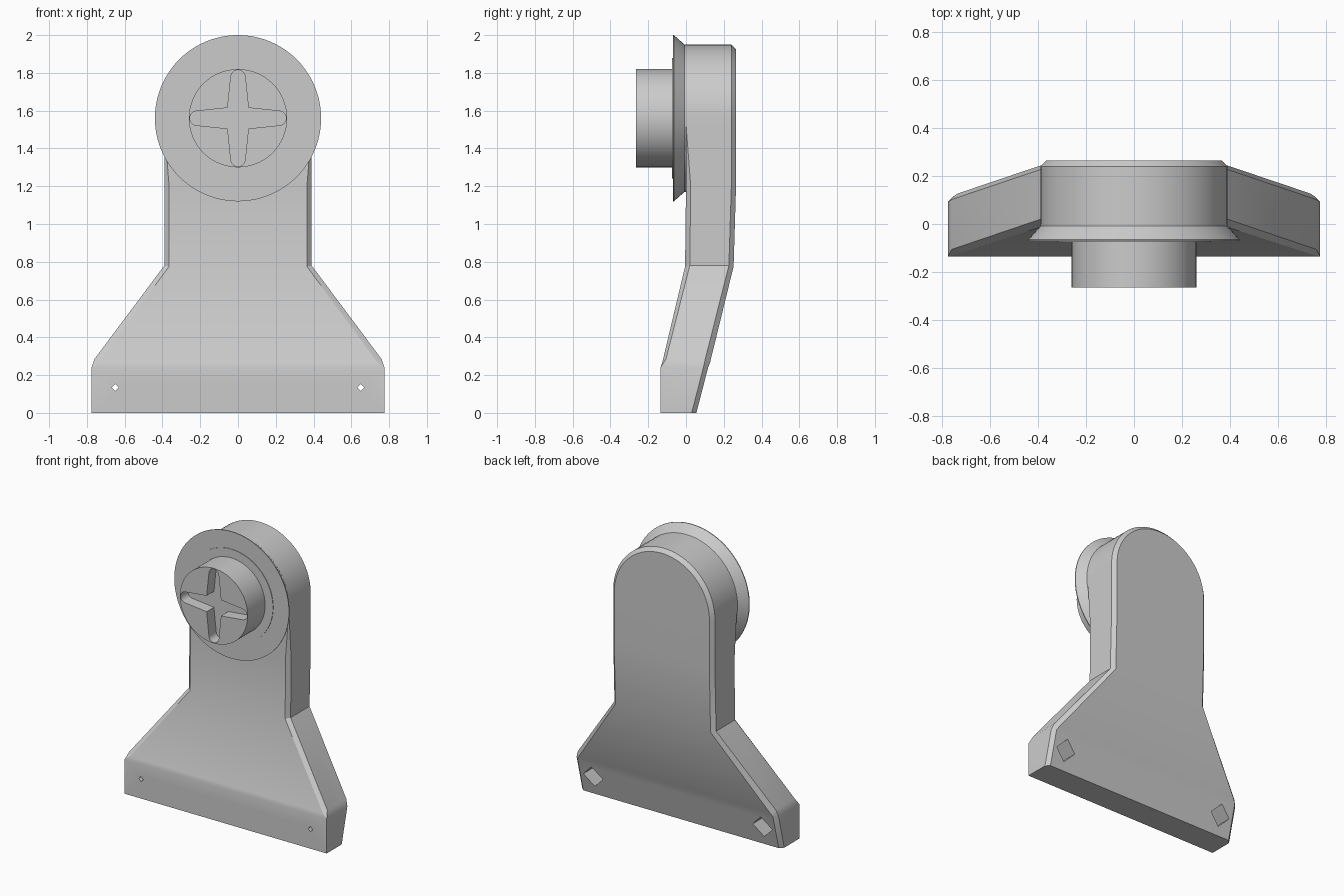
import bpy, bmesh
from math import sin, cos, pi, radians
from mathutils import Vector

if "Cube" in bpy.data.objects:
    bpy.data.objects.remove(bpy.data.objects["Cube"], do_unlink=True)

grey = bpy.data.materials.new("light grey")
grey.use_nodes = True
colour = (0.6, 0.6, 0.6, 1)
grey.diffuse_color = colour
grey.node_tree.nodes["Principled BSDF"].inputs["Base Color"].default_value = colour

HUB_Z = 1.56
HUB_R = 0.39
BEVEL = 0.025


def make_object(name, bm):
    bmesh.ops.remove_doubles(bm, verts=bm.verts, dist=0.0005)
    bmesh.ops.recalc_face_normals(bm, faces=bm.faces)
    mesh = bpy.data.meshes.new(name)
    bm.to_mesh(mesh)
    bm.free()
    mesh.materials.append(grey)
    obj = bpy.data.objects.new(name, mesh)
    bpy.context.collection.objects.link(obj)
    return obj


def loft(name, rings):
    """Join equal closed rings of points with quads and cap both ends."""
    bm = bmesh.new()
    loops = [[bm.verts.new(p) for p in ring] for ring in rings]
    n = len(loops[0])
    for a, b in zip(loops, loops[1:]):
        for i in range(n):
            j = (i + 1) % n
            bm.faces.new((a[i], a[j], b[j], b[i]))
    bm.faces.new(loops[0])
    bm.faces.new(loops[-1])
    return make_object(name, bm)


def circle(r, y, x=0, z=HUB_Z, n=96):
    return [(x + r * cos(2 * pi * i / n), y, z + r * sin(2 * pi * i / n)) for i in range(n)]


def select_only(obj):
    bpy.ops.object.select_all(action='DESELECT')
    obj.select_set(True)
    bpy.context.view_layer.objects.active = obj


def cut(obj, cutter):
    mod = obj.modifiers.new("cut", 'BOOLEAN')
    mod.operation = 'DIFFERENCE'
    mod.solver = 'EXACT'
    mod.object = cutter
    select_only(obj)
    bpy.ops.object.modifier_apply(modifier=mod.name)
    bpy.data.objects.remove(cutter, do_unlink=True)


def smooth(obj):
    select_only(obj)
    bpy.ops.object.shade_smooth_by_angle(angle=radians(20))


def body_ring(x, z, front, back, bevel, drop=0.005, inset=None):
    """One level of the bracket, with chamfered front and back edges."""
    xf, zf = x - bevel, z - (drop if bevel else 0)
    xb, zb = inset or (x - BEVEL, z - drop)
    half = [(xf, front, zf), (x, front + bevel, z), (x, back - BEVEL, z), (xb, back, zb)]
    return half + [(-px, py, pz) for px, py, pz in reversed(half)]


# Bracket: flared foot, leaning neck, round head
rings = [
    body_ring(0.775, 0, -0.135, 0.055, 0, 0),
    body_ring(0.775, 0.24, -0.135, 0.117, 0, 0),
    body_ring(0.76, 0.285, -0.126, 0.127, 0.02, 0.02),
    body_ring(HUB_R, 0.78, -0.005, 0.252, BEVEL),
    body_ring(HUB_R, 1.2, 0, 0.265, BEVEL, 0),
    body_ring(HUB_R, 1.53, 0, 0.265, 0, 0),
]
ARC = 24
for i in range(ARC + 1):
    a = pi / 2 * i / ARC
    r = HUB_R - BEVEL
    rings.append(body_ring(HUB_R * cos(a), HUB_Z + HUB_R * sin(a), 0, 0.265, 0, 0,
                           (r * cos(a), HUB_Z + r * sin(a))))
# Close the top of the head
bm = bmesh.new()
levels = [[bm.verts.new(p) for p in ring] for ring in rings]
for a, b in zip(levels, levels[1:]):
    for i in range(8):
        j = (i + 1) % 8
        bm.faces.new((a[i], a[j], b[j], b[i]))
bm.faces.new(levels[0])
bracket = make_object("bracket", bm)

# Diamond pockets in the back, with small holes through the foot
for side in (-1, 1):
    x = side * 0.65
    for r, y0, y1 in ((0.075, -0.08, 0.3), (0.018, -0.3, 0.3)):
        cut(bracket, loft("hole_cutter", [circle(r, y0, x, 0.135, 4), circle(r, y1, x, 0.135, 4)]))
smooth(bracket)

# Flared flange with a knob on its front
profile = [(0.388, 0.02), (HUB_R, -0.008), (0.44, -0.064), (0.44, -0.07), (0.32, -0.07),
           (0.32, -0.074), (0.26, -0.074), (0.26, -0.265)]
knob = loft("flange_and_knob", [circle(r, y) for r, y in profile])

# Cross slot with tapering, round-ended arms
slot = []
for k in range(4):
    turn = k * pi / 2
    arm = [Vector((0.055, -0.055))]
    for i in range(13):
        a = -pi / 2 + pi * i / 12
        arm.append(Vector((0.217 + 0.038 * cos(a), 0.038 * sin(a))))
    slot += [(p.x * cos(turn) - p.y * sin(turn), p.x * sin(turn) + p.y * cos(turn)) for p in arm]
cut(knob, loft("slot_cutter", [[(x, y, HUB_Z + z) for x, z in slot] for y in (-0.3, -0.185)]))
smooth(knob)
